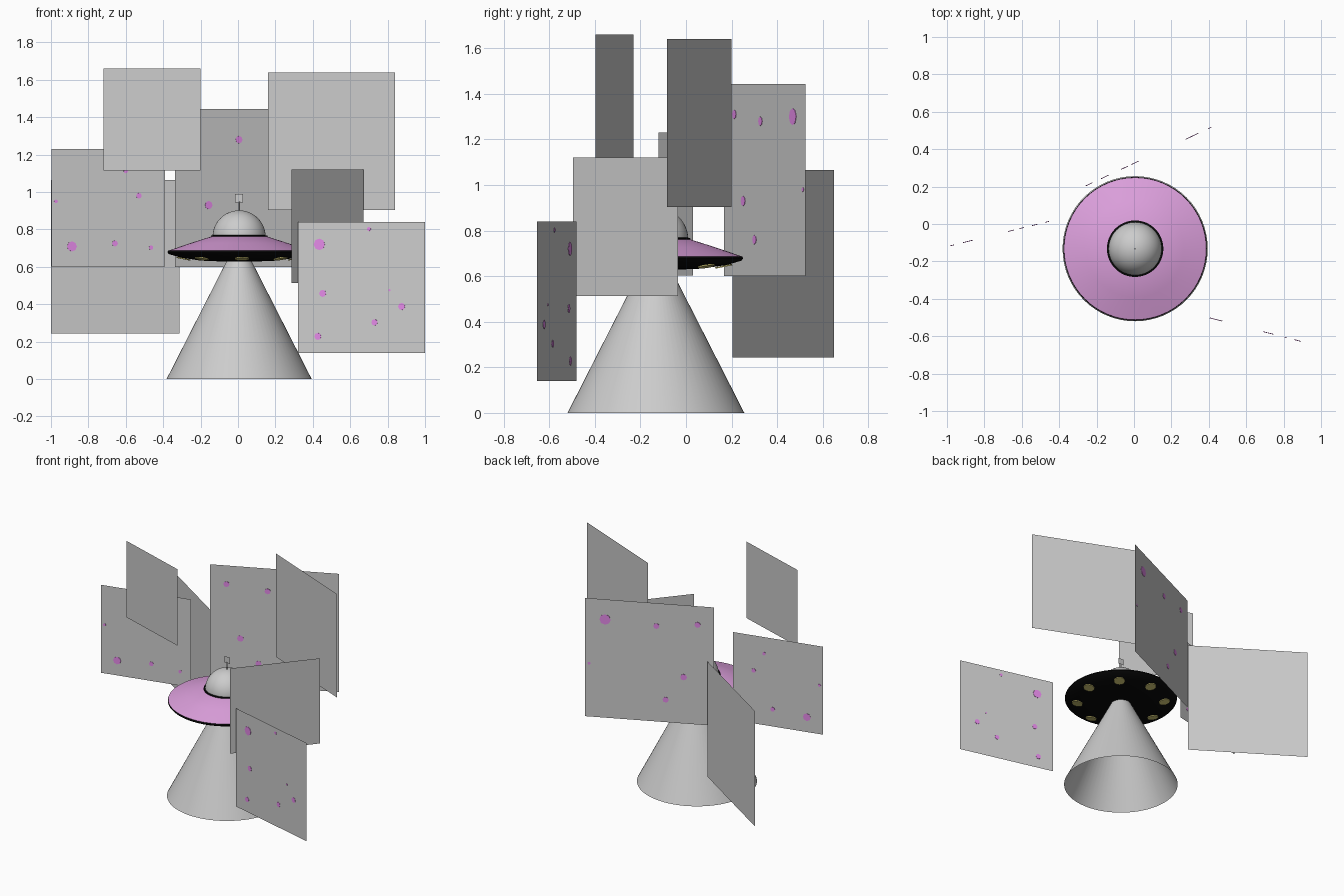
import bpy, bmesh, math
from mathutils import Matrix, Vector

if "Cube" in bpy.data.objects:
    bpy.data.objects.remove(bpy.data.objects["Cube"])


def mat(name, r, g, b):
    m = bpy.data.materials.new(name)
    lin = [((c / 255 + 0.055) / 1.055) ** 2.4 if c > 10 else c / 255 / 12.92 for c in (r, g, b)]
    m.diffuse_color = (*lin, 1)
    m.use_nodes = True
    m.node_tree.nodes["Principled BSDF"].inputs["Base Color"].default_value = m.diffuse_color
    return m


GREY = mat("pale_grey", 204, 204, 204)
PINK = mat("hull_pink", 221, 160, 221)
SPOT = mat("spot_violet", 232, 140, 236)
BLACK = mat("black", 8, 8, 8)
YELLOW = mat("lamp_yellow", 205, 195, 115)

CX, CY = 0.006, -0.132   # axis of the saucer


def finish(name, bm, mats, smooth=False):
    me = bpy.data.meshes.new(name)
    bm.to_mesh(me)
    bm.free()
    for m in mats:
        me.materials.append(m)
    ob = bpy.data.objects.new(name, me)
    bpy.context.collection.objects.link(ob)
    if smooth:
        bpy.context.view_layer.objects.active = ob
        ob.select_set(True)
        bpy.ops.object.shade_smooth_by_angle(angle=math.radians(35))
        ob.select_set(False)
    return ob


def lathe(name, profile, mats, band_mats=None, segs=64):
    """Spin an (r, z) profile about the saucer axis; one material per band."""
    bm = bmesh.new()
    rings = []
    for r, z in profile:
        if r < 1e-5:
            rings.append([bm.verts.new((CX, CY, z))] * segs)
        else:
            rings.append([bm.verts.new((CX + r * math.cos(2 * math.pi * i / segs),
                                        CY + r * math.sin(2 * math.pi * i / segs), z))
                          for i in range(segs)])
    for k in range(len(rings) - 1):
        a, b = rings[k], rings[k + 1]
        for i in range(segs):
            j = (i + 1) % segs
            vs = list(dict.fromkeys((a[i], a[j], b[j], b[i])))
            bm.faces.new(vs).material_index = band_mats[k] if band_mats else 0
    return finish(name, bm, mats, True)


# light beam: open cone
lathe("beam_cone", [(0.388, 0), (0.062, 0.64)], [GREY])

# saucer: black underside and rim, pink top
lathe("saucer_hull",
      [(0, 0.628), (0.1, 0.629), (0.2, 0.633), (0.31, 0.649), (0.375, 0.668),
       (0.383, 0.677), (0.38, 0.686), (0.26, 0.727), (0.14, 0.765), (0, 0.767)],
      [BLACK, PINK], [0, 0, 0, 0, 0, 0, 1, 1, 1])

# seam ring and dome
lathe("dome_seam", [(0.138, 0.758), (0.151, 0.758), (0.151, 0.766), (0.138, 0.77)], [BLACK])
R = 0.142
lathe("dome", [(R * math.cos(t * math.pi / 24), 0.76 + R * math.sin(t * math.pi / 24))
               for t in range(12)] + [(0, 0.76 + R)], [GREY], segs=48)

# antenna stick with small square card
lathe("antenna_stick", [(0.004, 0.89), (0.004, 0.95), (0, 0.95)], [GREY], segs=8)
bm = bmesh.new()
bm.faces.new([bm.verts.new((CX + sx * 0.022, CY, z)) for sx, z in
              ((-1, 0.945), (1, 0.945), (1, 0.99), (-1, 0.99))])
finish("antenna_card", bm, [GREY])

# eight lamps on the underside, tilted to the hull slope
bm = bmesh.new()
for i in range(8):
    m = (Matrix.Translation((CX, CY, 0)) @ Matrix.Rotation(math.radians(45 * i + 3), 4, 'Z')
         @ Matrix.Translation((0.298, 0, 0.6435)) @ Matrix.Rotation(-math.atan(0.2), 4, 'Y'))
    bmesh.ops.create_cone(bm, cap_ends=True, segments=16, radius1=0.038, radius2=0.038,
                          depth=0.006, matrix=m)
finish("underside_lamps", bm, [YELLOW])


# upright square sky panels, with violet spots given as (x, z, radius)
def panel(name, p, q, z0, z1, spots=()):
    p, q = Vector((*p, 0)), Vector((*q, 0))
    bm = bmesh.new()
    bm.faces.new([bm.verts.new((v.x, v.y, z)) for v, z in ((p, z0), (q, z0), (q, z1), (p, z1))])
    finish(name, bm, [GREY])
    if not spots:
        return
    bm = bmesh.new()
    turn = Matrix.Rotation(math.atan2(q.y - p.y, q.x - p.x), 4, 'Z')
    for x, z, r in spots:
        c = p.lerp(q, (x - p.x) / (q.x - p.x))
        m = (Matrix.Translation((c.x, c.y, z)) @ turn @ Matrix.Rotation(math.pi / 2, 4, 'X'))
        bmesh.ops.create_cone(bm, cap_ends=True, segments=8, radius1=r, radius2=r,
                              depth=0.004, matrix=m)
    finish(name + "_spots", bm, [SPOT])


panel("panel_top_left", (-0.72, -0.23), (-0.2, -0.397), 1.115, 1.66)
panel("panel_top_right", (0.16, 0.2), (0.84, -0.083), 0.903, 1.64)
panel("panel_left", (-0.997, -0.12), (-0.39, 0.03), 0.603, 1.23,
      [(-0.888, 0.709, 0.027), (-0.658, 0.725, 0.016), (-0.465, 0.703, 0.012),
       (-0.53, 0.98, 0.015), (-0.973, 0.95, 0.01), (-0.6, 1.112, 0.012)])
panel("panel_back_left", (-1.0, 0.65), (-0.312, 0.203), 0.243, 1.065)
panel("panel_back", (-0.337, 0.167), (0.43, 0.525), 0.6, 1.443,
      [(0.31, 1.3, 0.037), (0.005, 1.28, 0.02), (-0.24, 1.31, 0.02),
       (-0.157, 0.93, 0.022), (-0.05, 0.76, 0.02), (0.405, 0.98, 0.01)])
panel("panel_right", (0.285, -0.497), (0.672, -0.035), 0.513, 1.12)
panel("panel_low_right", (0.32, -0.48), (1.0, -0.655), 0.14, 0.84,
      [(0.435, 0.72, 0.031), (0.7, 0.802, 0.011), (0.453, 0.458, 0.019),
       (0.73, 0.303, 0.017), (0.875, 0.388, 0.019), (0.427, 0.228, 0.019),
       (0.81, 0.475, 0.006)])
